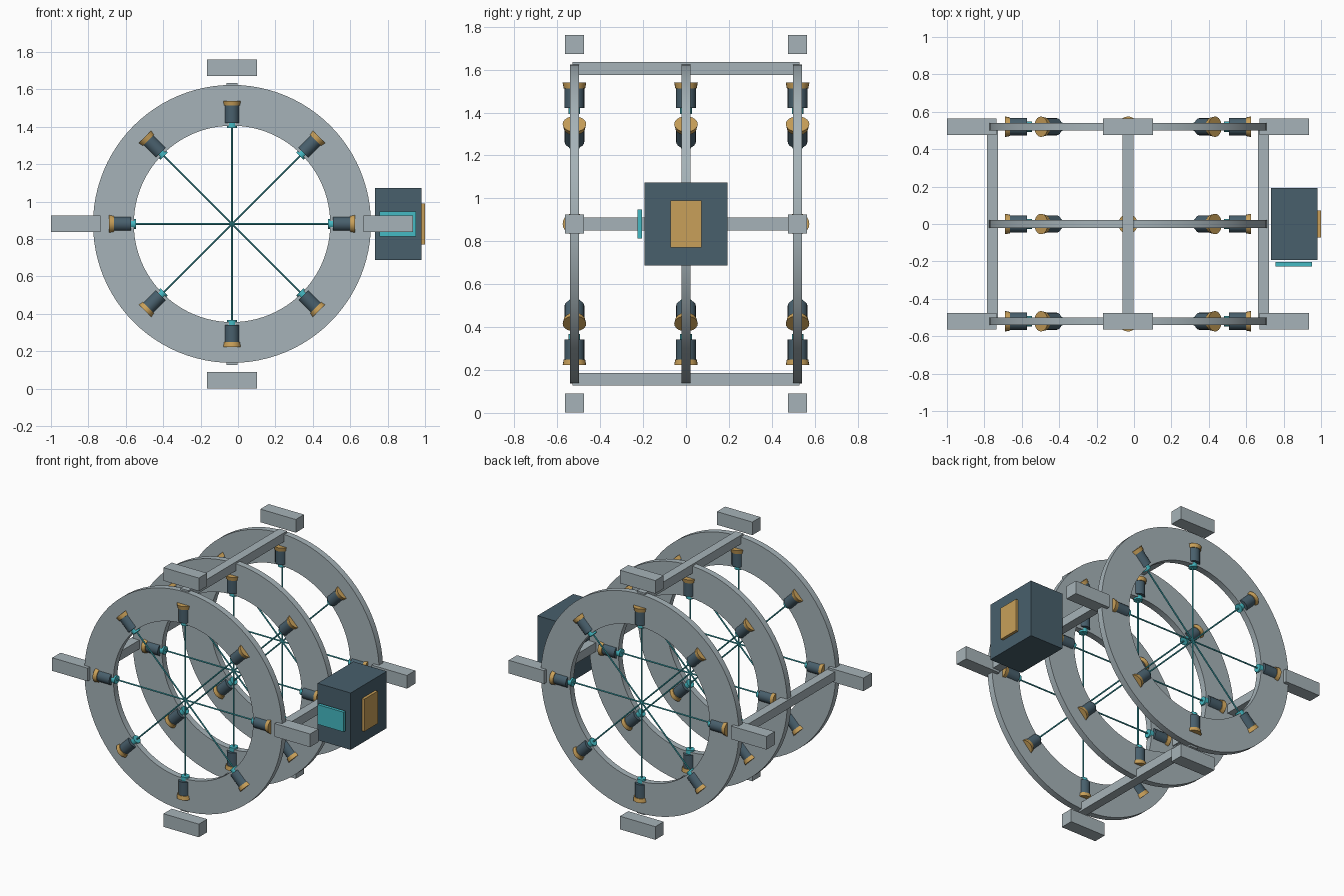
import bpy, bmesh, math
from mathutils import Matrix, Vector

cube = bpy.data.objects.get("Cube")
if cube:
    bpy.data.objects.remove(cube, do_unlink=True)

CENTRE = Vector((-0.032, 0, 0.881))
RING_Y = (-0.52, 0, 0.52)
SIDES = ("right", "left", "top", "bottom")


def material(name, rgb):
    m = bpy.data.materials.new(name)
    m.use_nodes = True
    m.diffuse_color = (*rgb, 1)
    m.node_tree.nodes["Principled BSDF"].inputs["Base Color"].default_value = (*rgb, 1)
    return m


GREY = material("pale grey metal", (0.38, 0.45, 0.48))
SLATE = material("dark slate", (0.065, 0.115, 0.15))
COPPER = material("copper", (0.58, 0.35, 0.1))
CYAN = material("cyan", (0.06, 0.49, 0.55))


def finish(name, bm, mat, smooth=False):
    bmesh.ops.recalc_face_normals(bm, faces=bm.faces)
    mesh = bpy.data.meshes.new(name)
    bm.to_mesh(mesh)
    bm.free()
    mesh.materials.append(mat)
    ob = bpy.data.objects.new(name, mesh)
    bpy.context.collection.objects.link(ob)
    if smooth:
        bpy.ops.object.select_all(action='DESELECT')
        ob.select_set(True)
        bpy.context.view_layer.objects.active = ob
        bpy.ops.object.shade_smooth_by_angle(angle=math.radians(35))
    return ob


def box(name, centre, size, mat):
    bm = bmesh.new()
    bmesh.ops.create_cube(bm, size=1, matrix=Matrix.Translation(centre) @ Matrix.Diagonal((*size, 1)))
    return finish(name, bm, mat)


def radial_part(name, y, angle, r0, r1, rad0, rad1, mat, squash=1.0, segs=20):
    """Cone or cylinder lying along a spoke direction, from r0 to r1."""
    bm = bmesh.new()
    place = (Matrix.Translation(CENTRE + Vector((0, y, 0)))
             @ Matrix.Rotation(angle, 4, 'Y')
             @ Matrix.Translation((0, 0, (r0 + r1) / 2))
             @ Matrix.Diagonal((squash, 1, 1, 1)))
    bmesh.ops.create_cone(bm, cap_ends=True, segments=segs, radius1=rad0,
                          radius2=rad1, depth=r1 - r0, matrix=place)
    return finish(name, bm, mat, True)


def ring(name, y, outer=0.743, inner=0.525, half=0.021, segs=96):
    """Flat annulus made by sweeping a rectangle around the y axis."""
    bm = bmesh.new()
    loops = []
    for i in range(segs):
        a = math.tau * i / segs
        d = Vector((math.sin(a), 0, math.cos(a)))
        loops.append([bm.verts.new(CENTRE + d * r + Vector((0, y + h, 0)))
                      for r, h in ((outer, -half), (outer, half), (inner, half), (inner, -half))])
    for i in range(segs):
        p, q = loops[i], loops[(i + 1) % segs]
        for k in range(4):
            n = (k + 1) % 4
            bm.faces.new((p[k], p[n], q[n], q[k]))
    return finish(name, bm, GREY, True)


# Rings, each with cross wires and eight motors
for label, y in zip(("front", "middle", "back"), RING_Y):
    ring(f"{label}_ring", y)
    for i in range(4):
        radial_part(f"{label}_wire_{i}", y, i * math.pi / 4, -0.52, 0.52, 0.005, 0.005, CYAN, segs=8)
    for i in range(8):
        a = i * math.pi / 4
        radial_part(f"{label}_lens_{i}", y, a, 0.513, 0.545, 0.027, 0.027, CYAN)
        radial_part(f"{label}_motor_{i}", y, a, 0.54, 0.638, 0.046, 0.046, SLATE, 0.9)
        radial_part(f"{label}_motor_cap_{i}", y, a, 0.632, 0.658, 0.05, 0.055, COPPER, 0.93)

# Long rails joining the rings, and outrigger blocks at the end rings
for i, side in enumerate(SIDES):
    sign = 1 if i % 2 == 0 else -1
    d = Vector((sign if i < 2 else 0, 0, 0 if i < 2 else sign))
    if i < 2:
        d.x = 1 if side == "left" else -1
    else:
        d.z = 1 if side == "top" else -1
    box(f"{side}_rail", CENTRE + d * 0.724, (0.06, 1.06, 0.06), GREY)
    for label, y in (("front", RING_Y[0]), ("back", RING_Y[2])):
        box(f"{side}_{label}_block", CENTRE + d * 0.8355 + Vector((0, y, 0)),
            (0.266, 0.089, 0.089), GREY)

# Control box with its screen and side panel
box("control_box", (0.857, 0, CENTRE.z), (0.249, 0.386, 0.386), SLATE)
box("screen", (0.854, -0.215, CENTRE.z), (0.195, 0.022, 0.134), CYAN)
box("side_panel", (0.988, 0, CENTRE.z), (0.024, 0.143, 0.22), COPPER)
